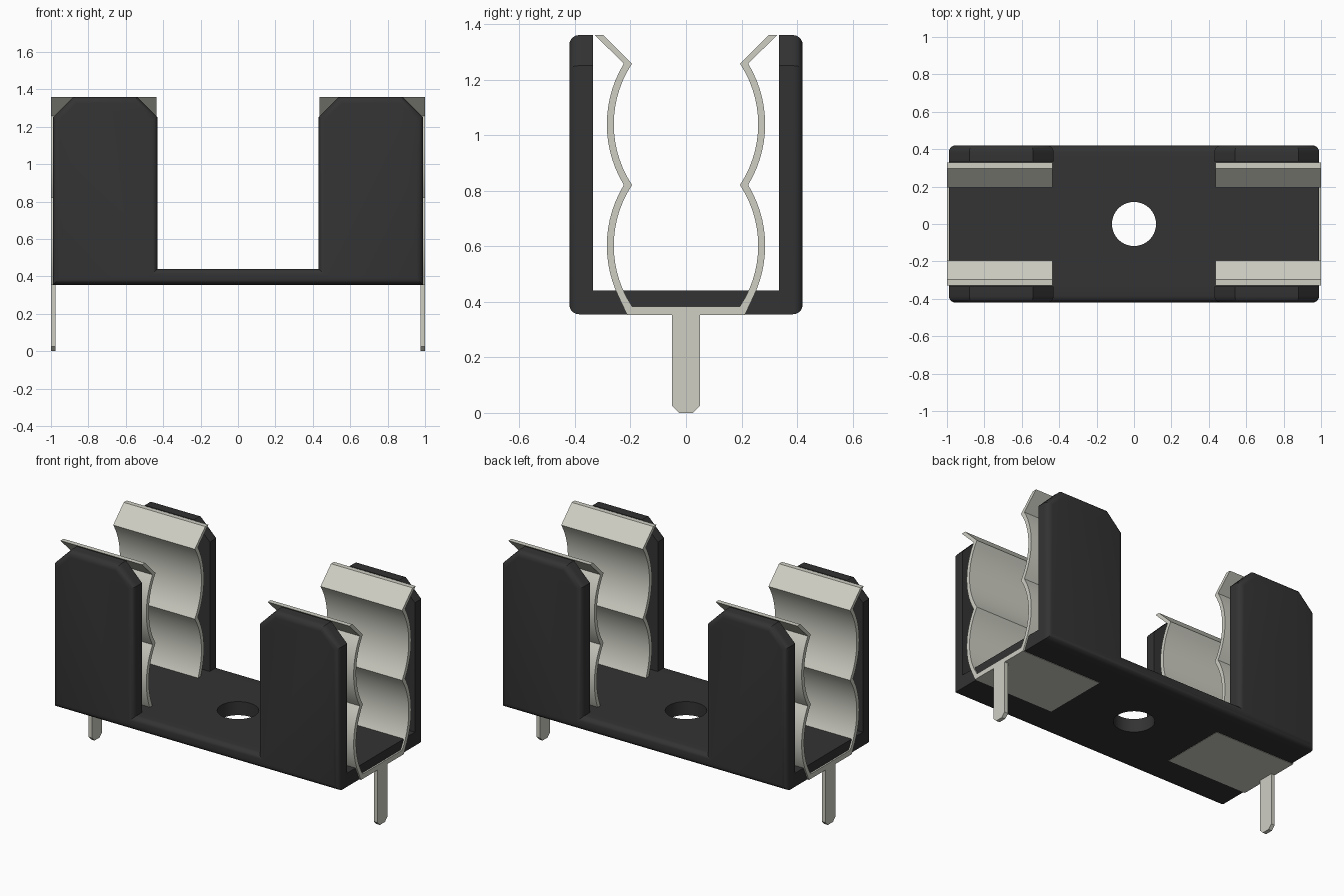
import bpy
import bmesh
import math

if "Cube" in bpy.data.objects:
    bpy.data.objects.remove(bpy.data.objects["Cube"], do_unlink=True)


def material(name, colour):
    m = bpy.data.materials.new(name)
    m.use_nodes = True
    m.diffuse_color = (*colour, 1)
    bsdf = m.node_tree.nodes["Principled BSDF"]
    bsdf.inputs["Base Color"].default_value = (*colour, 1)
    bsdf.inputs["Roughness"].default_value = 0.6
    return m


BLACK = material("black plastic", (0.033, 0.033, 0.033))
METAL = material("tinned metal", (0.62, 0.62, 0.553))


def finish(bm, name, mat):
    bmesh.ops.recalc_face_normals(bm, faces=bm.faces)
    mesh = bpy.data.meshes.new(name)
    bm.to_mesh(mesh)
    bm.free()
    mesh.materials.append(mat)
    obj = bpy.data.objects.new(name, mesh)
    bpy.context.collection.objects.link(obj)
    bpy.ops.object.select_all(action='DESELECT')
    obj.select_set(True)
    bpy.context.view_layer.objects.active = obj
    bpy.ops.object.shade_smooth_by_angle(angle=math.radians(30))
    return obj


def extrude(bm, faces, vec):
    """Extrude faces into a solid; returns the new far-side faces."""
    geom = bmesh.ops.extrude_face_region(bm, geom=faces, use_keep_orig=True)["geom"]
    verts = [g for g in geom if isinstance(g, bmesh.types.BMVert)]
    bmesh.ops.translate(bm, verts=verts, vec=vec)
    return [g for g in geom if isinstance(g, bmesh.types.BMFace)]


# Main sizes
END, GAP, BOTTOM, FLOOR, TOP = 0.99, 0.43, 0.355, 0.44, 1.36
WALL_IN, WALL_OUT, CHAMFER = 0.335, 0.42, 0.11
HOLE = 0.118
CLIP_IN, CLIP_OUT, SHEET = 0.435, 1.0, 0.025

# Side walls: U-shaped outline with chamfered tops and rounded outer edges
half = [(END, BOTTOM), (END, TOP - CHAMFER), (END - CHAMFER, TOP),
        (GAP + CHAMFER, TOP), (GAP, TOP - CHAMFER), (GAP, FLOOR)]
outline = half + [(-x, z) for x, z in reversed(half)]
for side, name in ((-1, "front_wall"), (1, "back_wall")):
    bm = bmesh.new()
    face = bm.faces.new([bm.verts.new((x, side * WALL_IN, z)) for x, z in outline])
    outer = extrude(bm, [face], (0, side * (WALL_OUT - WALL_IN), 0))
    bmesh.ops.bevel(bm, geom=list(outer[0].edges), offset=0.035, segments=5,
                    profile=0.5, affect='EDGES')
    finish(bm, name, BLACK)

# Floor plate with a round mounting hole
bm = bmesh.new()


def loop(points):
    vs = [bm.verts.new((x, y, BOTTOM)) for x, y in points]
    return [bm.edges.new((v, vs[i - 1])) for i, v in enumerate(vs)]


edges = loop([(-END, -WALL_IN), (END, -WALL_IN), (END, WALL_IN), (-END, WALL_IN)])
edges += loop([(HOLE * math.cos(a), HOLE * math.sin(a))
               for a in (math.tau * i / 40 for i in range(40))])
bmesh.ops.triangle_fill(bm, edges=edges, use_beauty=True)
extrude(bm, list(bm.faces), (0, 0, FLOOR - BOTTOM))
finish(bm, "floor_plate", BLACK)

# Spring clip section: two bulges and a flared lip, as (inner, outer) pairs
RADIUS, CENTRE_Y, RISE = 0.396, -0.136, 0.2185
STEPS = 14


def bulge_y(radius, dz):
    return CENTRE_Y + math.sqrt(radius ** 2 - dz ** 2)


section = []
for centre in (0.602, 0.602 + 2 * RISE):
    for i in range(STEPS + 1):
        dz = RISE * (2 * i / STEPS - 1)
        if section and i == 0:
            continue
        section.append(((bulge_y(RADIUS, dz), centre + dz),
                        (bulge_y(RADIUS + SHEET, dz), centre + dz)))
# Bottom corner sits just below the floor plate, lip top is cut level
section[0] = (section[0][0], (0.212, BOTTOM - 0.002))
section.append(((0.298, TOP), (0.328, TOP)))
mirrored = [((-a[0], a[1]), (-b[0], b[1])) for a, b in reversed(section)]
section = mirrored + section

for side, name in ((-1, "right"), (1, "left")):
    # Bent sheet clip
    bm = bmesh.new()
    x0 = side * CLIP_IN
    pairs = [[bm.verts.new((x0, y, z)) for y, z in pair] for pair in section]
    strip = [bm.faces.new((p[0], q[0], q[1], p[1])) for p, q in zip(pairs, pairs[1:])]
    extrude(bm, strip, (side * (CLIP_OUT - CLIP_IN), 0, 0))
    finish(bm, name + "_clip", METAL)

    # Solder pin with a chamfered tip
    bm = bmesh.new()
    pin = [(0.05, BOTTOM), (0.05, 0.025), (0.025, 0)]
    pin += [(-y, z) for y, z in reversed(pin)]
    face = bm.faces.new([bm.verts.new((side * CLIP_OUT, y, z)) for y, z in pin])
    extrude(bm, [face], (-side * SHEET, 0, 0))
    finish(bm, name + "_pin", METAL)
